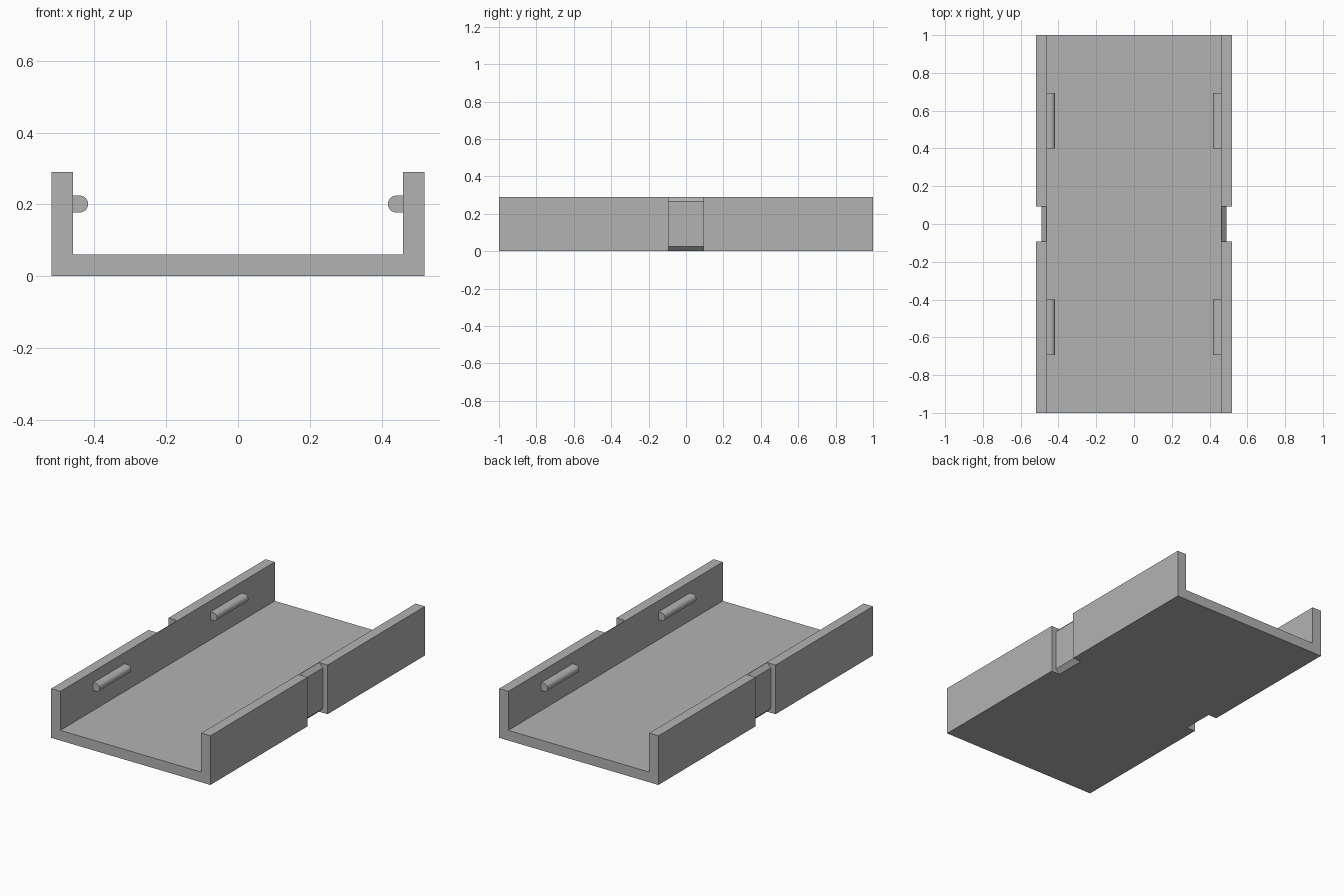
import bpy
import bmesh
import math

cube = bpy.data.objects.get("Cube")
if cube:
    bpy.data.objects.remove(cube, do_unlink=True)

grey = bpy.data.materials.new("plain grey")
grey.use_nodes = True
colour = (0.45, 0.45, 0.45, 1)
grey.diffuse_color = colour
grey.node_tree.nodes["Principled BSDF"].inputs["Base Color"].default_value = colour


def extrude_profile(name, points, y0, y1):
    """Extrude an x-z outline along y into a closed solid."""
    bm = bmesh.new()
    face = bm.faces.new([bm.verts.new((x, y0, z)) for x, z in points])
    result = bmesh.ops.extrude_face_region(bm, geom=[face])
    moved = [v for v in result["geom"] if isinstance(v, bmesh.types.BMVert)]
    bmesh.ops.translate(bm, vec=(0, y1 - y0, 0), verts=moved)
    bmesh.ops.recalc_face_normals(bm, faces=bm.faces)
    mesh = bpy.data.meshes.new(name)
    bm.to_mesh(mesh)
    bm.free()
    mesh.materials.append(grey)
    obj = bpy.data.objects.new(name, mesh)
    bpy.context.collection.objects.link(obj)
    return obj


OUTER, INNER, HEIGHT, FLOOR = 0.52, 0.46, 0.29, 0.06

# U-shaped channel
half = [(OUTER, 0), (OUTER, HEIGHT), (INNER, HEIGHT), (INNER, FLOOR)]
channel = extrude_profile("channel_tray", half + [(-x, z) for x, z in reversed(half)], -1, 1)

# Clip grooves with chamfered ends, cut into both outer walls
groove = [(0.454, 0.30), (0.489, 0.265), (0.489, 0.025), (0.454, -0.01),
          (0.6, -0.01), (0.6, 0.30)]
for side, label in ((1, "left"), (-1, "right")):
    cutter = extrude_profile(label + "_groove_cutter", [(side * x, z) for x, z in groove],
                             -0.093, 0.093)
    cutter.hide_render = True
    cutter.hide_viewport = True
    cutter.display_type = 'WIRE'
    cut = channel.modifiers.new(label + "_groove", 'BOOLEAN')
    cut.operation = 'DIFFERENCE'
    cut.solver = 'EXACT'
    cut.object = cutter

# Round-nosed retaining ribs on the inner walls
RADIUS, RIB_Z, NOSE = 0.0235, 0.201, 0.441
arc = [math.pi * (0.5 + i / 16) for i in range(17)]
rib = [(NOSE + RADIUS * math.cos(a), RIB_Z + RADIUS * math.sin(a)) for a in arc]
rib += [(INNER + 0.005, RIB_Z - RADIUS), (INNER + 0.005, RIB_Z + RADIUS)]
for side, label in ((1, "left"), (-1, "right")):
    for end, y0, y1 in (("front", -0.693, -0.4), ("back", 0.4, 0.693)):
        obj = extrude_profile(f"{end}_{label}_rib", [(side * x, z) for x, z in rib], y0, y1)
        bpy.ops.object.select_all(action='DESELECT')
        obj.select_set(True)
        bpy.context.view_layer.objects.active = obj
        bpy.ops.object.shade_smooth_by_angle(angle=math.radians(30))
